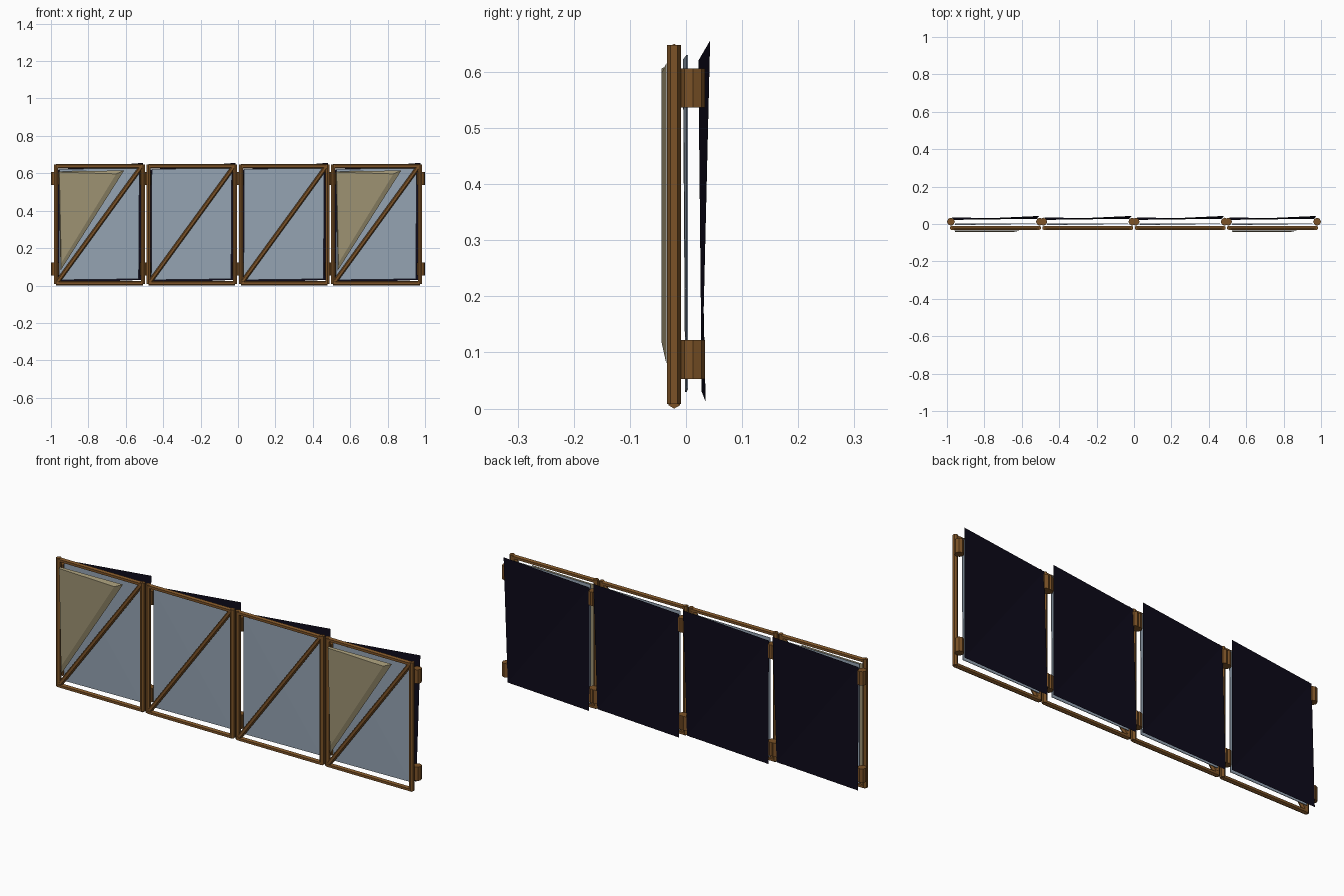
import bpy, bmesh, math
from mathutils import Vector

cube = bpy.data.objects.get("Cube")
if cube:
    bpy.data.objects.remove(cube, do_unlink=True)


def material(name, r, g, b):
    m = bpy.data.materials.new(name)
    m.use_nodes = True
    m.diffuse_color = (r, g, b, 1)
    bsdf = next(n for n in m.node_tree.nodes if n.type == 'BSDF_PRINCIPLED')
    bsdf.inputs["Base Color"].default_value = (r, g, b, 1)
    bsdf.inputs["Roughness"].default_value = 0.9
    return m


WOOD = material("brown wood", 0.2, 0.085, 0.02)
DARK = material("dark navy cloth", 0.004, 0.003, 0.01)
PANE = material("grey blue sheet", 0.30, 0.37, 0.45)
TAN = material("tan cloth", 0.34, 0.29, 0.17)


def finish(name, bm, mat, x):
    mesh = bpy.data.meshes.new(name)
    bm.to_mesh(mesh)
    bm.free()
    mesh.materials.append(mat)
    ob = bpy.data.objects.new(name, mesh)
    ob.location.x = x
    bpy.context.scene.collection.objects.link(ob)
    return ob


def rod(name, a, b, radius, sides, x):
    """Low-poly wooden rod between two points."""
    a, b = Vector(a), Vector(b)
    bm = bmesh.new()
    bmesh.ops.create_cone(bm, cap_ends=True, segments=sides, radius1=radius,
                          radius2=radius, depth=(b - a).length)
    axis = (b - a).to_track_quat('Z', 'Y').to_matrix().to_4x4()
    axis.translation = (a + b) / 2
    bmesh.ops.transform(bm, matrix=axis, verts=bm.verts)
    return finish(name, bm, WOOD, x)


def sheet(name, corners, mat, x):
    """Slightly warped sheet, split along its diagonal."""
    bm = bmesh.new()
    bm.faces.new([bm.verts.new(c) for c in corners])
    bmesh.ops.triangulate(bm, faces=bm.faces)
    return finish(name, bm, mat, x)


def flap(name, outer, inner, x):
    """Three-cornered cloth with sloping edges."""
    bm = bmesh.new()
    back = [bm.verts.new((px, -0.035, pz)) for px, pz in outer]
    front = [bm.verts.new((px, -0.044, pz)) for px, pz in inner]
    bm.faces.new(back)
    bm.faces.new(front)
    for i in range(3):
        j = (i + 1) % 3
        bm.faces.new((back[i], back[j], front[j], front[i]))
    bmesh.ops.recalc_face_normals(bm, faces=bm.faces)
    return finish(name, bm, TAN, x)


PITCH, HALF, FRONT = 0.494, 0.232, -0.021
LOW, HIGH = 0.012, 0.638

for i in range(4):
    x = (i - 1.5) * PITCH
    n = str(i + 1)

    # Frame posts, rails and diagonal brace
    for side, s in (("right", -1), ("left", 1)):
        rod(f"{side}_post_{n}", (s * HALF, FRONT, 0.008),
            (s * HALF, FRONT, 0.648), 0.0125, 6, x)
        # Round hinge blocks behind each post
        for level, z in (("lower", 0.053), ("upper", 0.537)):
            rod(f"{side}_{level}_hinge_{n}", (s * 0.238, 0.0125, z),
                (s * 0.238, 0.0125, z + 0.069), 0.021, 8, x)
    for level, z in (("bottom", LOW), ("top", HIGH)):
        rod(f"{level}_rail_{n}", (-HALF, FRONT, z), (HALF, FRONT, z), 0.012, 6, x)
    rod(f"brace_{n}", (-0.222, FRONT, 0.022), (0.222, FRONT, 0.632), 0.012, 6, x)

    # Pale sheet inside the frame
    pane = sheet(f"pane_{n}", [(-0.217, 0.0, 0.03), (0.21, 0.002, 0.035),
                               (0.214, 0.002, 0.63), (-0.214, -0.004, 0.622)], PANE, x)
    mod = pane.modifiers.new("thickness", 'SOLIDIFY')
    mod.thickness = 0.003
    mod.offset = 0

    # Dark sheet on the back
    sheet(f"back_sheet_{n}", [(-0.232, 0.035, 0.012), (-0.225, 0.022, 0.62),
                              (0.234, 0.043, 0.656), (0.222, 0.028, 0.03)], DARK, x)

    # Tan flaps on the end panels
    if i in (0, 3):
        flap(f"flap_{n}", [(-0.218, 0.610), (0.132, 0.615), (-0.208, 0.08)],
             [(-0.214, 0.606), (0.09, 0.597), (-0.204, 0.12)], x)
